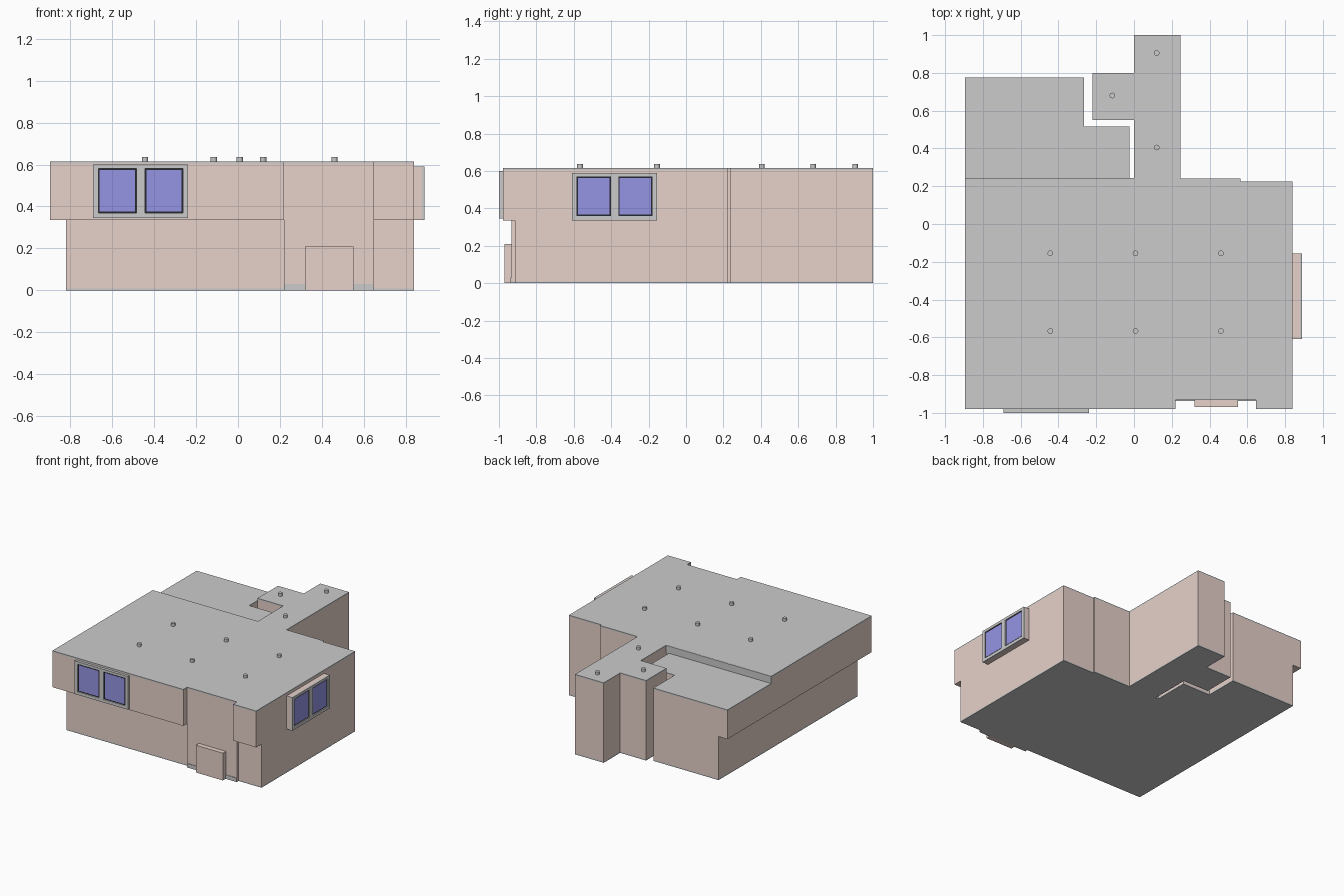
import bpy, bmesh, math

if "Cube" in bpy.data.objects:
    bpy.data.objects.remove(bpy.data.objects["Cube"])


def material(name, rgb):
    m = bpy.data.materials.new(name)
    m.diffuse_color = (*rgb, 1)
    m.use_nodes = True
    m.node_tree.nodes["Principled BSDF"].inputs["Base Color"].default_value = m.diffuse_color
    return m


PINK = material("wall_plaster", (0.80, 0.64, 0.59))
BLUE = material("window_glass", (0.30, 0.30, 0.78))
BLACK = material("window_rim", (0.02, 0.02, 0.03))


def finish(name, bm, mat):
    me = bpy.data.meshes.new(name)
    bm.to_mesh(me)
    bm.free()
    ob = bpy.data.objects.new(name, me)
    bpy.context.collection.objects.link(ob)
    if mat:
        me.materials.append(mat)
    return ob


def prism(name, pts, z0, z1, mat=None, bottom=False, top=False):
    """Vertical walls over a counter-clockwise outline, with optional caps."""
    bm = bmesh.new()
    lo = [bm.verts.new((x, y, z0)) for x, y in pts]
    hi = [bm.verts.new((x, y, z1)) for x, y in pts]
    n = len(pts)
    for i in range(n):
        j = (i + 1) % n
        bm.faces.new((lo[i], lo[j], hi[j], hi[i]))
    if bottom:
        bm.faces.new(lo[::-1])
    if top:
        bm.faces.new(hi)
    return finish(name, bm, mat)


def flat_down(name, pts, z, mat):
    bm = bmesh.new()
    bm.faces.new([bm.verts.new((x, y, z)) for x, y in reversed(pts)])
    return finish(name, bm, mat)


def box(name, x, y, z, mat=None):
    pts = [(x[0], y[0]), (x[1], y[0]), (x[1], y[1]), (x[0], y[1])]
    return prism(name, pts, z[0], z[1], mat, True, True)


# Footprint pieces shared by every storey
PANEL_Y = -0.933
RIGHT_AND_TOWER = [(.84, .225), (.565, .225), (.565, .24), (.245, .24), (.245, 1),
                   (0, 1), (0, .8), (-.22, .8), (-.22, .55), (0, .55), (0, .24)]
WING = [(-.025, .24), (-.025, .515), (-.265, .515), (-.265, .775)]


def front_side(left, front):
    return [(left, front), (.22, front), (.22, PANEL_Y), (.645, PANEL_Y),
            (.645, front), (.84, front)]


def footprint(left, front):
    return front_side(left, front) + RIGHT_AND_TOWER + WING + [(left, .775)]


L0, L1, F0, F1 = -.82, -.895, -.914, -.979
high = front_side(L1, F1) + RIGHT_AND_TOWER + [(L1, .24)]

# Walls, plinth and overhang undersides
prism("plinth", footprint(L0, F0), 0, .01, None, bottom=True)
prism("lower_walls", footprint(L0, F0), .01, .335, PINK)
prism("upper_walls", footprint(L1, F1), .335, .55, PINK)
prism("parapet_walls", high, .55, .605, PINK)
flat_down("overhang_soffit_left", [(L1, F1), (.22, F1), (.22, F0), (L0, F0),
                                   (L0, .775), (L1, .775)], .335, PINK)
flat_down("overhang_soffit_right", [(.645, F1), (.84, F1), (.84, F0), (.645, F0)], .335, PINK)

# Roofs
prism("main_roof", high, .605, .615, None, top=True)
prism("rear_roof", [(L1, .24)] + WING + [(L1, .775)][::-1], .55, .56).hide_render = False
bpy.data.objects.remove(bpy.data.objects["rear_roof"])
prism("rear_roof", [(L1, .24)] + WING + [(L1, .775)], .55, .56, None, top=True)
box("roof_upstand", (L1, 0), (.238, .243), (.56, .614))

# Entrance box and its grey kick strips
box("entrance_box", (.32, .55), (-.97, -.93), (0, .21), PINK)
for side, x in (("left", (.22, .32)), ("right", (.55, .645))):
    box("kick_strip_" + side, x, (-.937, -.93), (0, .03))


def window(name, wall, face, z0, z1, half, mid, casing, turn=0):
    """Twin window facing -y in local space; turn and mid place it on a wall."""
    parts = []
    back = face + .012                       # frame depth
    if casing:
        parts.append(box(name + "_casing", (-half, half), (back, wall), (z0, z1), PINK))
    else:
        back = wall
    bar, mull = .024, .02
    zi = (z0 + bar, z1 - .02)
    for tag, x, z in (("sill", (-half, half), (z0, zi[0])),
                      ("head", (-half, half), (zi[1], z1)),
                      ("jamb_left", (-half, -half + bar), zi),
                      ("mullion", (-mull, mull), zi),
                      ("jamb_right", (half - bar, half), zi)):
        parts.append(box(f"{name}_{tag}", x, (face, back), z))
    for tag, x in (("left", (-half + bar, -mull)), ("right", (mull, half - bar))):
        r = .007
        parts.append(box(f"{name}_rim_{tag}", x, (face + .008, face + .012), zi, BLACK))
        parts.append(box(f"{name}_pane_{tag}", (x[0] + r, x[1] - r), (face + .006, face + .008),
                         (zi[0] + r, zi[1] - r), BLUE))
    for p in parts:
        p.rotation_euler.z = turn
        p.location = mid


window("front_window", -.979, -1.0, .345, .6, .226, (-.464, 0, 0), False)
window("side_window", -.84, -.89, .335, .59, .227, (0, -.382, 0), True, math.pi / 2)

# Roof vents
spots = [(x, y) for x in (-.443, .008, .46) for y in (-.155, -.567)]
spots += [(.12, .905), (.12, .405), (-.115, .68)]
for i, (x, y) in enumerate(spots):
    ring = [(x + .015 * math.cos(a * math.pi / 6), y + .015 * math.sin(a * math.pi / 6))
            for a in range(12)]
    prism(f"roof_vent_{i + 1}", ring, .615, .637, None, top=True)
